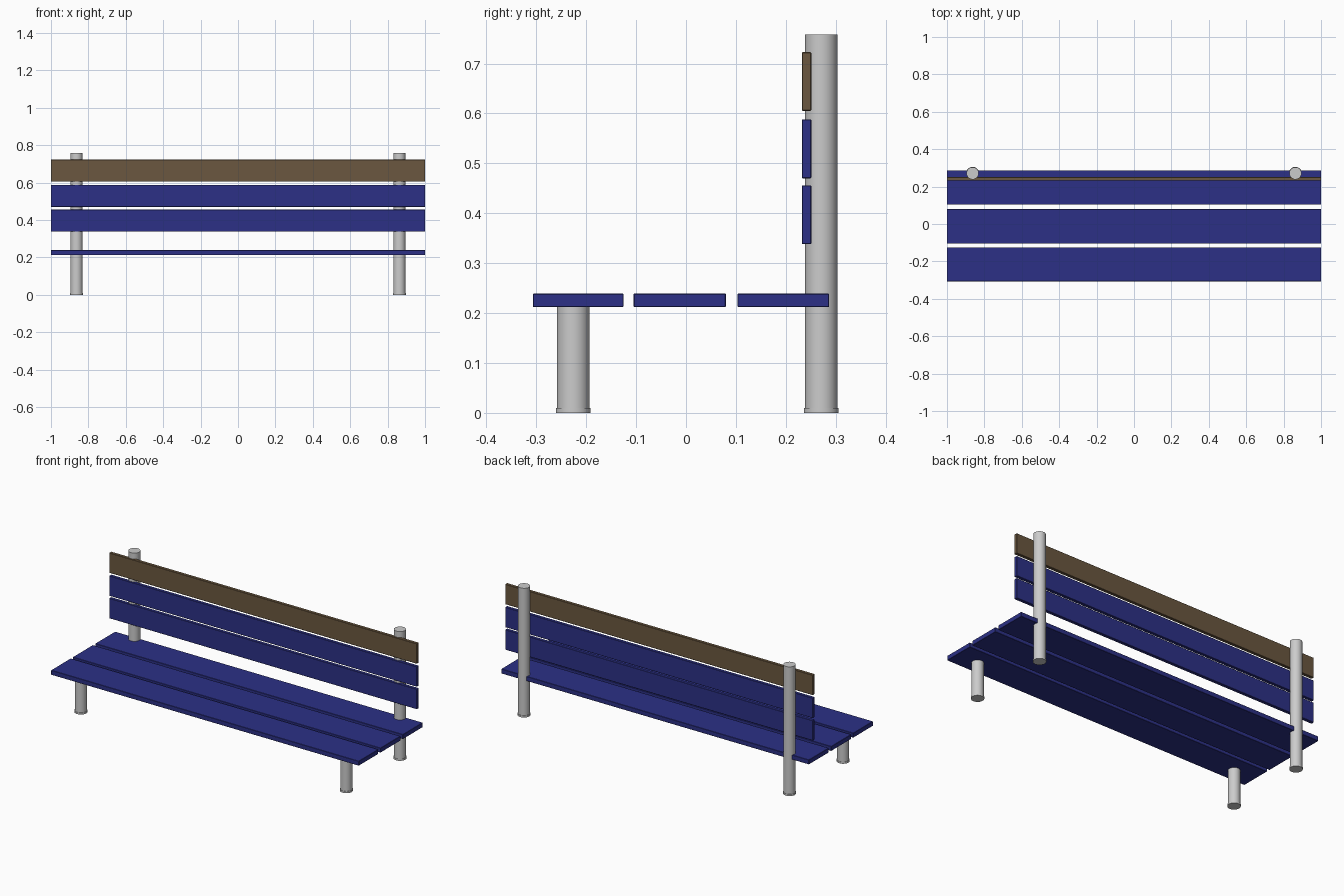
import bpy

if "Cube" in bpy.data.objects:
    bpy.data.objects.remove(bpy.data.objects["Cube"])


def material(name, rgb):
    m = bpy.data.materials.new(name)
    m.diffuse_color = (*rgb, 1)
    m.use_nodes = True
    m.node_tree.nodes["Principled BSDF"].inputs["Base Color"].default_value = m.diffuse_color
    return m


blue = material("blue_paint", (0.025, 0.03, 0.24))
brown = material("brown_wood", (0.145, 0.096, 0.05))


def slat(name, y0, y1, z0, z1, mat):
    bpy.ops.mesh.primitive_cube_add(size=1, location=(0, (y0 + y1) / 2, (z0 + z1) / 2))
    o = bpy.context.object
    o.name = name
    o.scale = (2, y1 - y0, z1 - z0)
    bpy.ops.object.transform_apply(location=False, rotation=False, scale=True)
    bevel = o.modifiers.new("soft_edges", "BEVEL")
    bevel.width = 0.0015
    bevel.segments = 1
    o.data.materials.append(mat)


def tube(name, x, y, radius, z0, z1):
    bpy.ops.mesh.primitive_cylinder_add(vertices=32, radius=radius, depth=z1 - z0,
                                        location=(x, y, (z0 + z1) / 2))
    o = bpy.context.object
    o.name = name
    bpy.ops.object.shade_smooth_by_angle()


# Three seat slats, front to back
for i, (y0, y1) in enumerate([(-0.307, -0.125), (-0.105, 0.08), (0.103, 0.287)]):
    slat(f"seat_slat_{i + 1}", y0, y1, 0.212, 0.239, blue)

# Three backrest slats, the top one in bare wood
for i, (z0, mat) in enumerate([(0.338, blue), (0.47, blue), (0.605, brown)]):
    slat(f"back_slat_{i + 1}", 0.232, 0.251, z0, z0 + 0.118, mat)

# Short front legs and tall back posts, each with a foot ring
for side, x in (("left", -0.863), ("right", 0.863)):
    for name, y, top in (("front_leg", -0.226, 0.213), ("back_post", 0.271, 0.758)):
        tube(f"{side}_{name}", x, y, 0.0325, 0, top)
        tube(f"{side}_{name}_foot", x, y, 0.0348, 0, 0.01)
